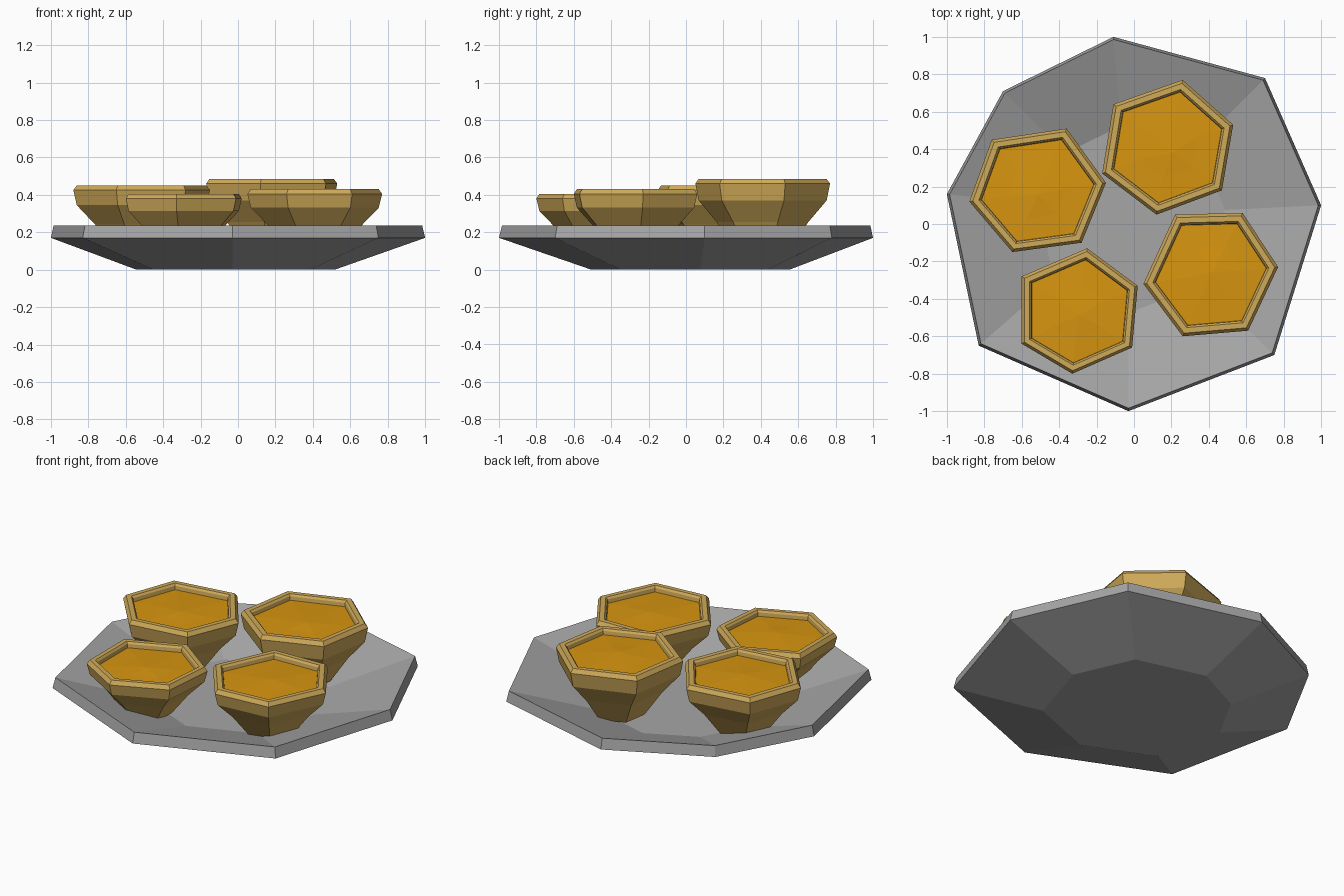
import bpy, bmesh, random
from mathutils import Vector

random.seed(4)
cube = bpy.data.objects.get("Cube")
if cube:
    bpy.data.objects.remove(cube, do_unlink=True)


def material(name, color):
    m = bpy.data.materials.new(name)
    m.use_nodes = True
    m.diffuse_color = (*color, 1)
    bsdf = m.node_tree.nodes["Principled BSDF"]
    bsdf.inputs["Base Color"].default_value = (*color, 1)
    bsdf.inputs["Roughness"].default_value = 0.8
    return m


GREY = material("stone grey", (0.38, 0.38, 0.38))
TAN = material("golden tan", (0.62, 0.40, 0.10))
ORANGE = material("amber filling", (0.68, 0.30, 0.005))


def lathe(name, outline, profile, mat, wobble=0.0):
    """Stack scaled copies of an outline at (scale, z) steps; cap both ends."""
    pts = [Vector(p) for p in outline]
    mid = sum(pts, Vector((0, 0))) / len(pts)
    bm = bmesh.new()
    rings = []
    for scale, z in profile:
        ring = []
        for p in pts:
            q = mid + (p - mid) * scale
            ring.append(bm.verts.new((q.x, q.y, z)))
        rings.append(ring)
    n = len(pts)
    for low, high in zip(rings, rings[1:]):
        for i in range(n):
            j = (i + 1) % n
            bm.faces.new((low[i], low[j], high[j], high[i]))
    # Fan caps with a slightly uneven centre
    for ring, z in ((rings[0], profile[0][1]), (rings[-1], profile[-1][1])):
        c = bm.verts.new((mid.x + random.uniform(-1, 1) * wobble * 5,
                          mid.y + random.uniform(-1, 1) * wobble * 5, z + wobble))
        for i in range(n):
            bm.faces.new((ring[i], ring[(i + 1) % n], c))
    bmesh.ops.recalc_face_normals(bm, faces=bm.faces)
    mesh = bpy.data.meshes.new(name)
    bm.to_mesh(mesh)
    bm.free()
    mesh.materials.append(mat)
    obj = bpy.data.objects.new(name, mesh)
    bpy.context.collection.objects.link(obj)
    return obj


# Shallow eight-sided dish
plate = [(-0.11, 1.0), (0.70, 0.78), (1.0, 0.10), (0.75, -0.70),
         (-0.03, -1.0), (-0.83, -0.65), (-1.0, 0.16), (-0.70, 0.71)]
lathe("plate", plate, [(0.53, 0.0), (1.0, 0.17), (0.985, 0.235), (0.5, 0.08)], GREY)

# Six-sided bowls: outline and rim height
bowls = {
    "back_right": ([(-0.76, 0.45), (-0.36, 0.51), (-0.15, 0.22),
                    (-0.28, -0.10), (-0.65, -0.15), (-0.88, 0.12)], 0.45),
    "back_left": ([(-0.11, 0.64), (0.26, 0.77), (0.53, 0.53),
                   (0.47, 0.18), (0.12, 0.05), (-0.17, 0.27)], 0.485),
    "front_left": ([(0.22, 0.05), (0.58, 0.06), (0.77, -0.23),
                    (0.61, -0.57), (0.26, -0.60), (0.05, -0.32)], 0.43),
    "front_right": ([(-0.60, -0.28), (-0.25, -0.13), (0.02, -0.33),
                     (-0.01, -0.66), (-0.33, -0.80), (-0.60, -0.64)], 0.405),
}
BASE = 0.1
for side, (outline, top) in bowls.items():
    h = top - BASE
    shell = [(0.4, BASE), (0.68, BASE + 0.4 * h), (0.95, BASE + 0.7 * h),
             (1.0, top - 0.025), (0.95, top), (0.86, top),
             (0.83, top - 0.012), (0.81, top - 0.06)]
    lathe(side + "_bowl", outline, shell, TAN)
    # Uneven filling just below the rim
    fill = [(0.6, top - 0.08), (0.825, top - 0.035), (0.45, top - 0.03)]
    lathe(side + "_filling", outline, fill, ORANGE, wobble=0.008)
